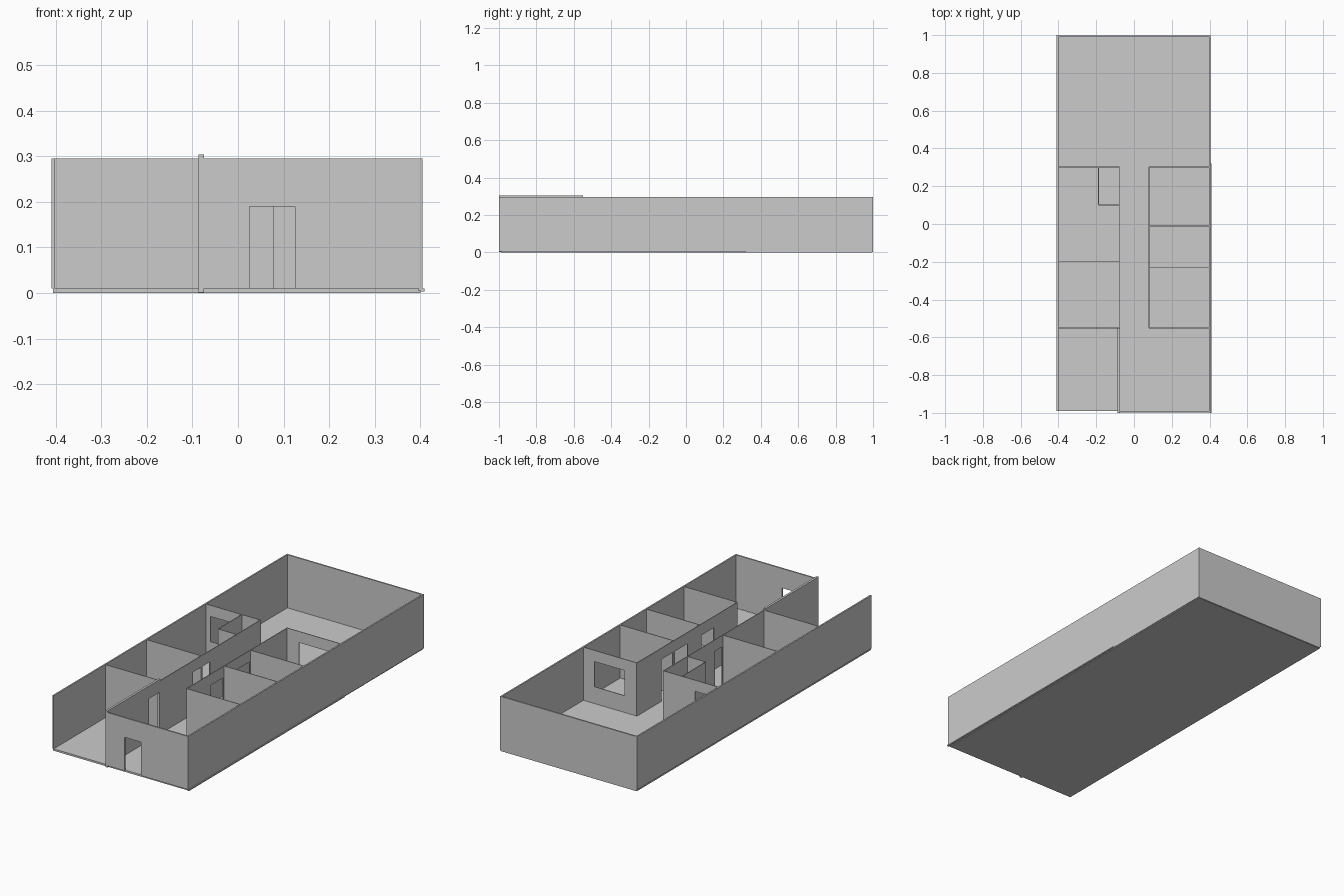
import bpy, bmesh

cube = bpy.data.objects.get("Cube")
if cube:
    bpy.data.objects.remove(cube, do_unlink=True)

grey = bpy.data.materials.new("plaster_grey")
grey.use_nodes = True
grey.diffuse_color = (0.6, 0.6, 0.6, 1)
grey.node_tree.nodes["Principled BSDF"].inputs["Base Color"].default_value = (0.6, 0.6, 0.6, 1)

FLOOR, TOP = 0.01, 0.295
HEAD, SILL = 0.235, 0.1
THIN, THICK = 0.004, 0.008


def add_object(name, bm):
    mesh = bpy.data.meshes.new(name)
    bm.to_mesh(mesh)
    bm.free()
    mesh.materials.append(grey)
    obj = bpy.data.objects.new(name, mesh)
    bpy.context.collection.objects.link(obj)
    return obj


def box(name, x0, x1, y0, y1, z0, z1):
    bm = bmesh.new()
    bmesh.ops.create_cube(bm, size=1)
    for v in bm.verts:
        v.co.x = x1 if v.co.x > 0 else x0
        v.co.y = y1 if v.co.y > 0 else y0
        v.co.z = z1 if v.co.z > 0 else z0
    return add_object(name, bm)


def wall(name, axis, at, start, end, thick=THIN, openings=(), z0=FLOOR, z1=TOP):
    """Wall running along an axis; openings are (from, to, bottom, head)."""
    us = sorted({start, end, *(u for o in openings for u in o[:2])})
    zs = sorted({z0, z1, *(z for o in openings for z in o[2:])})
    bm = bmesh.new()
    for a, b in zip(us, us[1:]):
        for c, d in zip(zs, zs[1:]):
            u, z = (a + b) / 2, (c + d) / 2
            if any(o[0] < u < o[1] and o[2] < z < o[3] for o in openings):
                continue
            corners = [(a, c), (b, c), (b, d), (a, d)]
            bm.faces.new([bm.verts.new((p, at, q) if axis == "x" else (at, p, q))
                          for p, q in corners])
    bmesh.ops.remove_doubles(bm, verts=bm.verts, dist=0.0001)
    obj = add_object(name, bm)
    solid = obj.modifiers.new("thickness", "SOLIDIFY")
    solid.thickness = thick
    solid.offset = 0
    return obj


def door(a, b, head=HEAD):
    return (a, b, FLOOR, head)


def window(a, b):
    return (a, b, SILL, HEAD)


# Ground slab and the narrow ledge on one side
box("floor_slab", -0.405, 0.4, -0.99, 0.995, 0, FLOOR)
box("side_ledge", 0.4, 0.409, -1, 0.32, 0.004, FLOOR)

# Outer walls
wall("left_outer_wall", "y", -0.405, -0.99, 1, THICK)
wall("right_outer_wall", "y", 0.4, -1, 1, THICK, z0=0.005)
wall("back_wall", "x", 0.995, -0.405, 0.4, THICK, z0=0.002)
wall("front_wall", "x", -0.995, -0.08, 0.4, THICK, [door(0.025, 0.125, 0.19)])
wall("carport_wall", "y", -0.081, -1, -0.55, 0.012,
     [door(-0.648, -0.56)], z0=0.001, z1=0.304)

# Corridor walls
wall("left_corridor_wall", "y", -0.078, -0.55, 0.302, THIN,
     [door(-0.275, -0.207), door(-0.193, -0.13)])
wall("right_corridor_wall", "y", 0.08, -0.55, 0.302, THIN,
     [door(-0.347, -0.243), door(-0.126, -0.02), door(0, 0.095)])

# Cross walls of the left rooms
for name, y in (("left_front_partition", -0.55), ("left_middle_partition", -0.2)):
    wall(name, "x", y, -0.405, -0.078)
wall("left_rear_partition", "x", 0.302, -0.405, -0.078, THIN, [window(-0.372, -0.267)])

# Cross walls of the right rooms
for name, y in (("right_front_partition", -0.55), ("right_middle_partition", -0.232),
                ("right_inner_partition", -0.01)):
    wall(name, "x", y, 0.08, 0.4)
wall("right_rear_partition", "x", 0.302, 0.08, 0.4, THIN, [window(0.151, 0.33)])

# Closet in the rear left room
wall("closet_side", "y", -0.188, 0.1, 0.302)
wall("closet_front", "x", 0.1, -0.188, -0.078)
